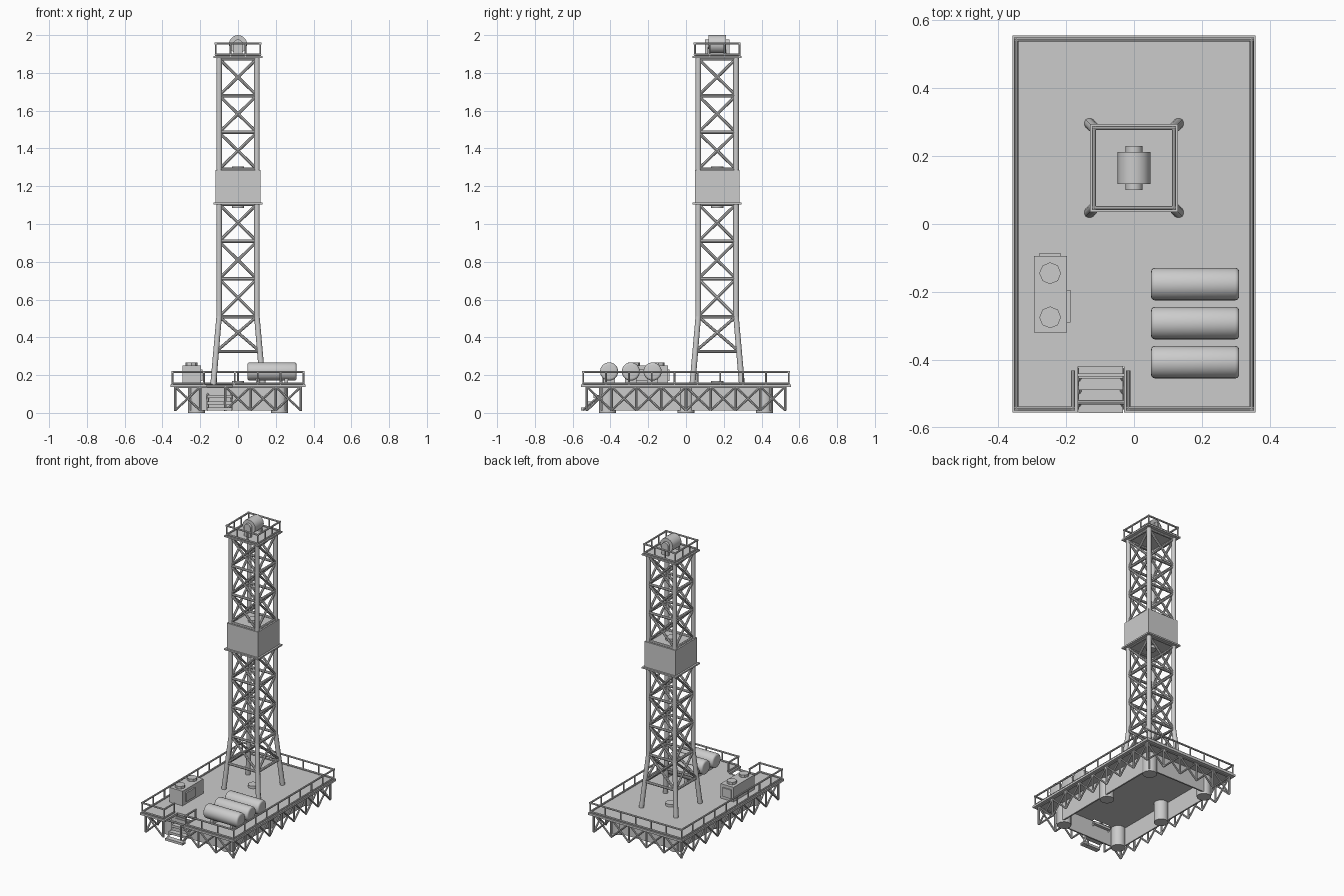
import bpy, bmesh, math
from mathutils import Vector, Matrix

cube = bpy.data.objects.get("Cube")
if cube:
    bpy.data.objects.remove(cube)

DECK = 0.15          # main deck height
TY = 0.165           # tower centre in y


def finish(name, bm, smooth=True):
    bmesh.ops.recalc_face_normals(bm, faces=bm.faces)
    mesh = bpy.data.meshes.new(name)
    bm.to_mesh(mesh)
    bm.free()
    ob = bpy.data.objects.new(name, mesh)
    bpy.context.collection.objects.link(ob)
    if smooth:
        bpy.ops.object.select_all(action='DESELECT')
        ob.select_set(True)
        bpy.context.view_layer.objects.active = ob
        bpy.ops.object.shade_smooth_by_angle(angle=math.radians(40))
    return ob


def rod(bm, a, b, r, sides=8, r2=None):
    a, b = Vector(a), Vector(b)
    d = b - a
    m = Matrix.Translation((a + b) / 2) @ d.to_track_quat('Z', 'Y').to_matrix().to_4x4()
    bmesh.ops.create_cone(bm, cap_ends=True, segments=sides, radius1=r,
                          radius2=r if r2 is None else r2, depth=d.length, matrix=m)


def box(bm, lo, hi):
    lo, hi = Vector(lo), Vector(hi)
    m = Matrix.Translation((lo + hi) / 2) @ Matrix.Diagonal((*(hi - lo), 1))
    bmesh.ops.create_cube(bm, size=1, matrix=m)


def railing(bm, path, z, height, r, spacing):
    """Top rail along a path, with evenly spaced posts."""
    pts = [Vector((x, y, z)) for x, y in path]
    up = Vector((0, 0, height))
    for a, b in zip(pts, pts[1:]):
        ext = (b - a).normalized() * r
        rod(bm, a + up - ext, b + up + ext, r)
        rod(bm, a + Vector((0, 0, r)), b + Vector((0, 0, r)), r)
        n = max(1, round((b - a).length / spacing))
        for i in range(n + 1):
            p = a.lerp(b, i / n)
            rod(bm, p, p + up, r * 0.8)


# Deck with a stair notch in its front edge
bm = bmesh.new()
X, Y = 0.358, 0.555
outline = [(-X, -Y), (-0.165, -Y), (-0.165, -0.42), (-0.03, -0.42),
           (-0.03, -Y), (X, -Y), (X, Y), (-X, Y)]
face = bm.faces.new([bm.verts.new((x, y, DECK - 0.014)) for x, y in outline])
top = bmesh.ops.extrude_face_region(bm, geom=[face])
bmesh.ops.translate(bm, vec=(0, 0, 0.014),
                    verts=[v for v in top['geom'] if isinstance(v, bmesh.types.BMVert)])
finish("deck", bm, False)

# Perimeter railing, turning in at the stairs
bm = bmesh.new()
rx, ry = 0.347, 0.544
railing(bm, [(-0.18, -0.437), (-0.18, -ry), (-rx, -ry), (-rx, ry), (rx, ry),
             (rx, -ry), (-0.017, -ry), (-0.017, -0.437)], DECK, 0.066, 0.006, 0.12)
finish("deck_railing", bm)

# Braced trusses under the deck edge
bm = bmesh.new()
tx, ty, z0, z1 = 0.333, 0.525, 0.013, 0.138
corners = [(-tx, -ty), (tx, -ty), (tx, ty), (-tx, ty)]
for i, (a, b) in enumerate(zip(corners, corners[1:] + corners[:1])):
    n = 5 if i % 2 == 0 else 8
    a, b = Vector((*a, 0)), Vector((*b, 0))
    lo, hi = Vector((0, 0, z0)), Vector((0, 0, z1))
    rod(bm, a + hi, b + hi, 0.007)
    for k in range(n):
        p, q = a.lerp(b, k / n), a.lerp(b, (k + 1) / n)
        rod(bm, p + lo, p + hi, 0.007)
        if i == 0 and k == 1:      # leave the stairway clear
            continue
        rod(bm, p + lo, q + hi, 0.006)
        rod(bm, p + hi, q + lo, 0.006)
finish("under_deck_truss", bm)

# Open-bottomed skirt and its support columns
bm = bmesh.new()
hx, hy, w = 0.255, 0.45, 0.01
for s in (-1, 1):
    a, b = sorted((s * hx, s * (hx - w)))
    box(bm, (a, -hy, 0.012), (b, hy, 0.138))
    a, b = sorted((s * hy, s * (hy - w)))
    box(bm, (-hx, a, 0.012), (hx, b, 0.138))
finish("hull_skirt", bm, False)
bm = bmesh.new()
for x in (-0.22, 0.22):
    for y in (-0.415, 0, 0.415):
        rod(bm, (x, y, 0), (x, y, 0.138), 0.045, 20)
finish("hull_columns", bm)

# Stairs
bm = bmesh.new()
for i in range(4):
    y, z = -0.42 - i * 0.034, 0.127 - i * 0.033
    box(bm, (-0.163, y - 0.035, z - 0.016), (-0.032, y, z))
for x in (-0.16, -0.035):
    rod(bm, (x, -0.425, 0.12), (x, -0.545, 0.015), 0.006, 4)
finish("stairs", bm, False)

# Tower legs: splayed foot, then straight
bm = bmesh.new()
L, BEND, TOP = 0.1, 0.51, 1.885
for sx in (-1, 1):
    for sy in (-1, 1):
        knee = (sx * L, TY + sy * L, BEND)
        rod(bm, (sx * 0.131, TY + sy * 0.131, DECK), knee, 0.016, 12, 0.015)
        rod(bm, knee, (sx * L, TY + sy * L, TOP), 0.015, 12)
finish("tower_legs", bm)

# Tower lattice: horizontals and crossed braces on four sides
bm = bmesh.new()
levels = [0.325, 0.51, 0.71, 0.908, 1.105, 1.29, 1.485, 1.68, 1.875]


def ring(z):
    h = L + max(0, BEND - z) / (BEND - DECK) * 0.031
    return [Vector((sx * h, TY + sy * h, z))
            for sx, sy in ((-1, -1), (1, -1), (1, 1), (-1, 1))]


for i, z in enumerate(levels):
    low = ring(z)
    for k in range(4):
        rod(bm, low[k], low[k - 1], 0.009)
        if i + 1 < len(levels):
            high = ring(levels[i + 1])
            rod(bm, low[k], high[k - 1], 0.008)
            rod(bm, low[k - 1], high[k], 0.008)
finish("tower_lattice", bm)

# Enclosed cabin part-way up the tower
bm = bmesh.new()
box(bm, (-0.118, TY - 0.118, 1.112), (0.118, TY + 0.118, 1.287))
box(bm, (-0.13, TY - 0.13, 1.103), (0.13, TY + 0.13, 1.113))
finish("cabin", bm, False)

# Drill string fittings on the tower axis
bm = bmesh.new()
rod(bm, (0, TY, 1.085), (0, TY, 1.305), 0.033, 16)
rod(bm, (0, TY, DECK), (0, TY, 0.168), 0.033, 16)
finish("drill_fittings", bm)

# Crown platform with its railing
bm = bmesh.new()
box(bm, (-0.13, TY - 0.13, 1.88), (0.13, TY + 0.13, 1.89))
finish("crown_platform", bm, False)
bm = bmesh.new()
h = 0.118
railing(bm, [(-h, TY - h), (h, TY - h), (h, TY + h), (-h, TY + h), (-h, TY - h)],
        1.89, 0.065, 0.006, 0.08)
finish("crown_railing", bm)

# Crown drum on two stands
bm = bmesh.new()
for half, r in ((0.047, 0.048), (0.065, 0.025)):
    rod(bm, (0, TY - half, 1.952), (0, TY + half, 1.952), r, 20)
finish("crown_drum", bm)
bm = bmesh.new()
for s in (-1, 1):
    box(bm, (-0.025, TY + s * 0.056 - 0.008, 1.888), (0.025, TY + s * 0.056 + 0.008, 1.952))
finish("drum_stands", bm, False)

# Storage tanks with rounded ends, on saddles
for i, y in enumerate((-0.177, -0.292, -0.407)):
    bm = bmesh.new()
    rod(bm, (0.05, y, 0.219), (0.31, y, 0.219), 0.048, 24)
    rims = [e for e in bm.edges if abs(e.verts[0].co.x - e.verts[1].co.x) < 0.001]
    bmesh.ops.bevel(bm, geom=rims, offset=0.012, segments=3, profile=0.5, affect='EDGES')
    finish(f"tank_{i + 1}", bm)
    bm = bmesh.new()
    for x in (0.105, 0.255):
        box(bm, (x - 0.01, y - 0.03, DECK), (x + 0.01, y + 0.03, 0.19))
    finish(f"tank_saddles_{i + 1}", bm, False)

# Generator with side panels and two vents
bm = bmesh.new()
box(bm, (-0.295, -0.32, DECK), (-0.197, -0.095, 0.25))
box(bm, (-0.2, -0.29, 0.17), (-0.187, -0.195, 0.23))
box(bm, (-0.28, -0.1, 0.17), (-0.215, -0.087, 0.23))
for y in (-0.145, -0.275):
    rod(bm, (-0.247, y, 0.245), (-0.247, y, 0.267), 0.032, 8)
finish("generator", bm, False)
